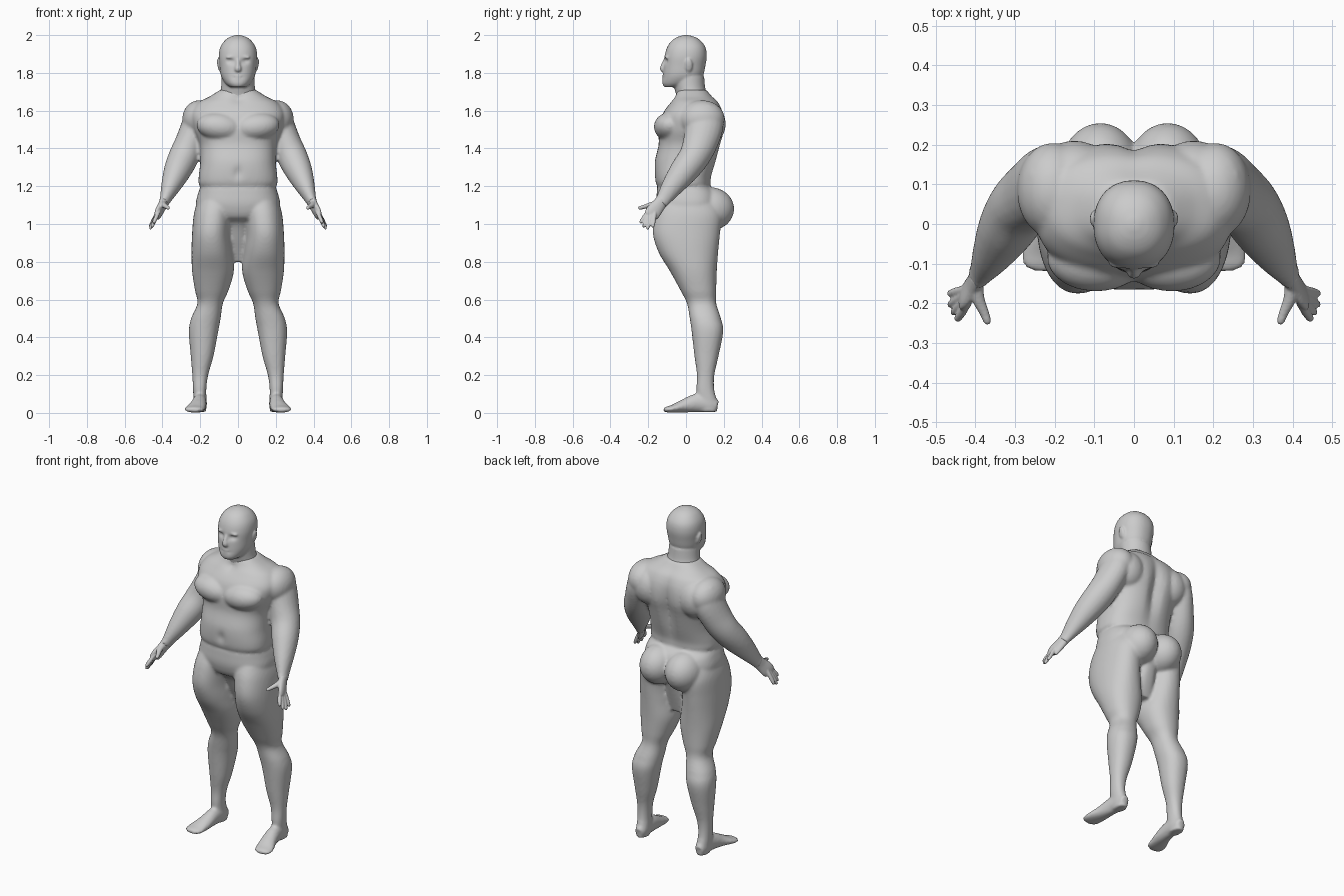
import bpy, bmesh, math
from mathutils import Vector, Matrix

skin = bpy.data.materials.new("plain grey")
skin.diffuse_color = (0.6, 0.6, 0.6, 1)


def smooth_rows(rows, steps=6):
    """Catmull-Rom interpolation between control rows."""
    out = []
    for i in range(len(rows) - 1):
        a, b, c, d = rows[max(i - 1, 0)], rows[i], rows[i + 1], rows[min(i + 2, len(rows) - 1)]
        for k in range(steps):
            t = k / steps
            out.append([0.5 * (2 * q + (r - p) * t + (2 * p - 5 * q + 4 * r - s) * t * t
                               + (3 * q - p - 3 * r + s) * t ** 3) for p, q, r, s in zip(a, b, c, d)])
    return out + [list(rows[-1])]


def skin_rings(bm, rings):
    loops = [[bm.verts.new(p) for p in ring] for ring in rings]
    n = len(loops[0])
    for a, b in zip(loops, loops[1:]):
        for i in range(n):
            bm.faces.new((a[i], a[(i + 1) % n], b[(i + 1) % n], b[i]))
    bm.faces.new(loops[0])
    bm.faces.new(loops[-1])


def stack(bm, rows, s=1, power=2.0, n=64):
    """Loft of level rings, each row z, x0, x1, y0, y1."""
    rings = []
    for z, x0, x1, y0, y1 in smooth_rows(rows):
        ring = []
        for i in range(n):
            a = math.tau * i / n
            c, d = math.cos(a), math.sin(a)
            c = math.copysign(abs(c) ** (2 / power), c)
            d = math.copysign(abs(d) ** (2 / power), d)
            ring.append((s * ((x0 + x1) / 2 + c * (x1 - x0) / 2), (y0 + y1) / 2 + d * (y1 - y0) / 2, z))
        rings.append(ring)
    skin_rings(bm, rings)


def tube(bm, rows, s=1, side=(1, 0, 0), n=20):
    """Loft along a path, each row x, y, z, radius along side, other radius."""
    rows = smooth_rows(rows)
    rings = []
    for i, r in enumerate(rows):
        p = Vector(r[:3])
        t = (Vector(rows[min(i + 1, len(rows) - 1)][:3]) - Vector(rows[max(i - 1, 0)][:3])).normalized()
        u = Vector(side)
        u = (u - t * u.dot(t)).normalized()
        v = t.cross(u)
        ring = [p + u * r[3] * math.cos(math.tau * k / n) + v * r[4] * math.sin(math.tau * k / n) for k in range(n)]
        rings.append([(s * q.x, q.y, q.z) for q in ring])
    skin_rings(bm, rings)


def blob(bm, centre, radii, s=1, tilt=0):
    m = (Matrix.Translation((s * centre[0], centre[1], centre[2])) @ Matrix.Rotation(s * tilt, 4, 'Y')
         @ Matrix.Diagonal((*radii, 1)))
    bmesh.ops.create_uvsphere(bm, u_segments=32, v_segments=20, radius=1, matrix=m)


def dent(bm, x, z, sx, sz, depth, front=True):
    """Push the front or back surface inwards around x, z on both halves."""
    for v in bm.verts:
        if (v.co.y < 0.0) == front:
            f = math.exp(-((abs(v.co.x) - x) / sx) ** 2 - ((v.co.z - z) / sz) ** 2)
            v.co.y += depth * f * (1 if front else -1)


def fuse(name, bm, voxel, relax):
    bmesh.ops.recalc_face_normals(bm, faces=bm.faces)
    me = bpy.data.meshes.new(name)
    bm.to_mesh(me)
    bm.free()
    me.materials.append(skin)
    ob = bpy.data.objects.new(name, me)
    bpy.context.collection.objects.link(ob)
    rm = ob.modifiers.new("fuse", 'REMESH')
    rm.mode, rm.voxel_size, rm.use_smooth_shade = 'VOXEL', voxel, True
    sm = ob.modifiers.new("relax", 'SMOOTH')
    sm.factor, sm.iterations = 0.5, relax


# Torso, hips, legs, feet and arms, fused into one skin
bm = bmesh.new()
stack(bm, [(1.18, -.17, .17, -.13, .11), (1.205, -.205, .205, -.155, .13), (1.25, -.208, .208, -.165, .135),
           (1.33, -.2, .2, -.165, .16), (1.42, -.205, .205, -.145, .185), (1.5, -.235, .235, -.145, .205),
           (1.58, -.25, .25, -.125, .2), (1.64, -.215, .215, -.085, .175), (1.675, -.15, .15, -.06, .14),
           (1.71, -.095, .095, -.045, .11)], power=2.5)
dent(bm, 0, 1.45, .035, .16, .03, front=False)
dent(bm, 0, 1.27, .02, .03, .012)
dent(bm, 0, 1.66, .03, .02, .015)
for s in (1, -1):
    blob(bm, (.095, -.085, 1.515), (.125, .085, .075), s, -.12)      # chest muscle
    blob(bm, (.15, .12, 1.53), (.1, .09, .11), s)                    # shoulder blade
    blob(bm, (.205, .085, 1.555), (.09, .12, .1), s)                 # shoulder cap
    blob(bm, (.085, .125, 1.08), (.105, .13, .115), s)               # buttock
    stack(bm, [(1.12, .02, .215, -.14, .16), (1.05, .03, .234, -.165, .19), (.95, .04, .243, -.175, .18),
               (.85, .03, .246, -.145, .17), (.75, .022, .243, -.085, .163), (.65, .05, .228, -.03, .16),
               (.58, .08, .215, .005, .16), (.5, .092, .248, .02, .185), (.43, .105, .26, .03, .197),
               (.3, .13, .25, .045, .172), (.2, .158, .242, .058, .15), (.12, .168, .238, .055, .15),
               (.05, .165, .235, .065, .168), (.005, .17, .232, .075, .165)], s, 2.2, 40)
    tube(bm, [(.2, .165, .035, .025, .03), (.2, .13, .045, .035, .043), (.203, .06, .052, .038, .05),
              (.212, -.01, .037, .045, .036), (.228, -.07, .022, .053, .021),
              (.236, -.1, .018, .047, .016), (.238, -.118, .016, .03, .01)], s)       # foot
    tube(bm, [(.19, .1, 1.6, .08, .09), (.222, .098, 1.52, .078, .1), (.256, .075, 1.43, .078, .092),
              (.288, .043, 1.355, .08, .082), (.322, -.012, 1.28, .072, .075), (.356, -.072, 1.2, .052, .058),
              (.385, -.12, 1.13, .03, .04), (.395, -.135, 1.11, .027, .038)], s)      # arm
stack(bm, [(.8, -.07, .07, .01, .1), (.9, -.07, .07, -.04, .13), (1.0, -.08, .08, -.09, .16),
           (1.04, -.2, .2, -.135, .17), (1.1, -.223, .223, -.155, .18), (1.16, -.212, .212, -.155, .17),
           (1.2, -.195, .195, -.15, .13), (1.22, -.17, .17, -.13, .1)], power=2.6)    # hips
fuse("body", bm, .009, 4)

# Hands with four fingers and a thumb
for s, name in ((1, "left_hand"), (-1, "right_hand")):
    bm = bmesh.new()
    across = (.35, -.9, -.1)
    tube(bm, [(.388, -.125, 1.125, .034, .026), (.402, -.148, 1.095, .037, .021),
              (.42, -.175, 1.062, .042, .018), (.43, -.187, 1.04, .036, .012)], s, across)
    for root, tip in (((.425, -.208, 1.055), (.447, -.243, 1.005)), ((.43, -.196, 1.048), (.457, -.226, .982)),
                      ((.433, -.183, 1.045), (.466, -.205, .972)), ((.433, -.167, 1.048), (.467, -.176, .982))):
        a, b = Vector(root), Vector(tip)
        tube(bm, [(*a.lerp(b, t), r, r) for t, r in ((-.3, .011), (.4, .0115), (.85, .0095), (1, .005))], s, across, 10)
    tube(bm, [(.4, -.155, 1.11, .02, .017), (.392, -.19, 1.1, .016, .014), (.377, -.225, 1.09, .012, .011),
              (.37, -.245, 1.085, .01, .01), (.369, -.253, 1.083, .005, .005)], s, (1, 0, 0), 12)  # thumb
    fuse(name, bm, .004, 3)

# Head with neck, face and ears
bm = bmesh.new()
stack(bm, [(1.725, -.04, .04, -.115, -.02), (1.745, -.068, .068, -.125, .06), (1.785, -.09, .09, -.122, .09),
           (1.84, -.098, .098, -.118, .103), (1.89, -.102, .102, -.113, .11), (1.935, -.094, .094, -.1, .103),
           (1.97, -.071, .071, -.076, .078), (1.99, -.043, .043, -.045, .047), (2.0, -.012, .012, -.012, .012)],
      power=2.2)
dent(bm, .037, 1.862, .02, .013, .014)
dent(bm, 0, 1.775, .03, .005, .006)
stack(bm, [(1.63, -.12, .12, -.05, .13), (1.68, -.1, .1, -.052, .115), (1.72, -.09, .09, -.062, .102),
           (1.78, -.086, .086, -.075, .096)])                       # neck
tube(bm, [(0, -.105, 1.875, .01, .01), (0, -.117, 1.845, .012, .014), (0, -.123, 1.82, .018, .015),
          (0, -.115, 1.808, .012, .008)], n=16)                     # nose
blob(bm, (0, -.113, 1.783), (.027, .013, .008))                     # upper lip
blob(bm, (0, -.113, 1.768), (.024, .013, .008))                     # lower lip
for s in (1, -1):
    blob(bm, (.1, .014, 1.84), (.009, .021, .036), s, .2)           # ear
    blob(bm, (.036, -.1, 1.884), (.03, .013, .008), s, .1)          # brow
fuse("head", bm, .006, 3)
